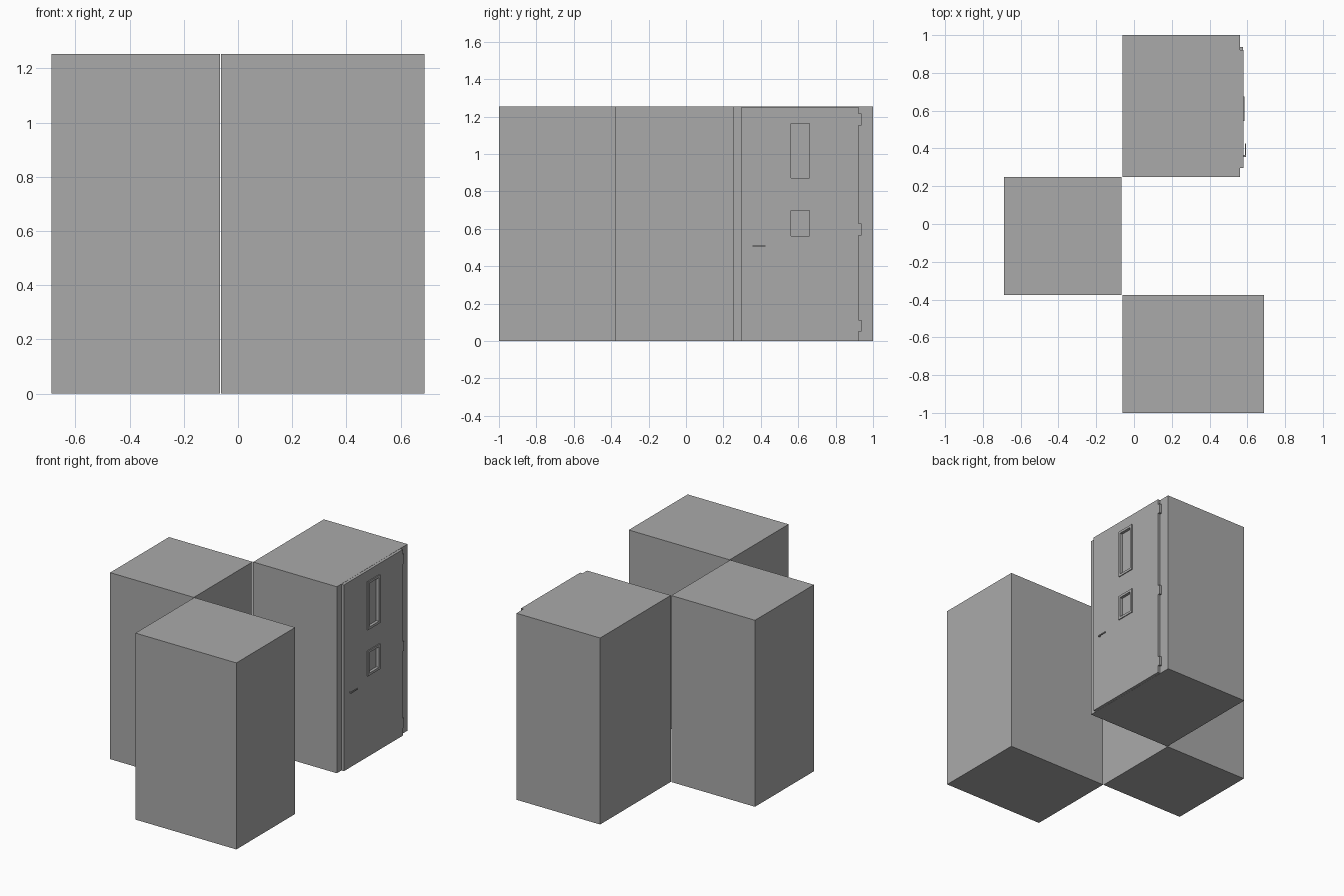
import bpy, bmesh

if "Cube" in bpy.data.objects:
    bpy.data.objects.remove(bpy.data.objects["Cube"])

grey = bpy.data.materials.new("plain_grey")
grey.diffuse_color = (0.4, 0.4, 0.4, 1)
grey.use_nodes = True
grey.node_tree.nodes["Principled BSDF"].inputs["Base Color"].default_value = grey.diffuse_color


def finish(name, bm):
    bmesh.ops.recalc_face_normals(bm, faces=bm.faces)
    me = bpy.data.meshes.new(name)
    bm.to_mesh(me)
    bm.free()
    me.materials.append(grey)
    ob = bpy.data.objects.new(name, me)
    bpy.context.collection.objects.link(ob)
    return ob


def box(name, x, y, z):
    bm = bmesh.new()
    bmesh.ops.create_cube(bm, size=1)
    for v in bm.verts:
        v.co = [r[0] if c < 0 else r[1] for c, r in zip(v.co, (x, y, z))]
    return finish(name, bm)


def frame(name, x, y, z, w):
    """Hollow rectangular frame facing +x."""
    bm = bmesh.new()
    rings = []
    for px, d in ((x[0], 0), (x[1], 0), (x[1], w), (x[0], w)):
        a, b, c, e = y[0] + d, y[1] - d, z[0] + d, z[1] - d
        rings.append([bm.verts.new((px, p, q)) for p, q in ((a, c), (b, c), (b, e), (a, e))])
    for i in range(4):
        r, s = rings[i], rings[(i + 1) % 4]
        for k in range(4):
            bm.faces.new((r[k], r[(k + 1) % 4], s[(k + 1) % 4], s[k]))
    return finish(name, bm)


H = 1.253
# Three tall blocks meeting at their corners
box("front_block", (-0.062, 0.688), (-1, -0.375), (0, H))
box("left_block", (-0.688, -0.066), (-0.375, 0.25), (0, H))
box("back_block", (-0.062, 0.56), (0.25, 1), (0, H))

# Door leaf with two window openings
windows = {"upper": (0.855, 1.18), "lower": (0.545, 0.715)}
WY = (0.545, 0.675)
F = 0.016
door = box("door", (0.555, 0.579), (0.297, 0.922), (0.001, H - 0.001))
for label, z in windows.items():
    cutter = box(label + "_window_cutter", (0.566, 0.7),
                 (WY[0] + F, WY[1] - F), (z[0] + F, z[1] - F))
    cutter.hide_render = True
    cutter.hide_viewport = True
    mod = door.modifiers.new(label + "_opening", "BOOLEAN")
    mod.object = cutter
    mod.solver = "EXACT"
    frame(label + "_window_frame", (0.575, 0.585), WY, z, F)

# Hinges on the back edge of the door
for i, z in enumerate((0.05, 0.565, 1.152)):
    box(f"hinge_{i + 1}", (0.555, 0.577), (0.920, 0.937), (z, z + 0.064))

# Lever handle: stem and flat grip
box("handle_stem", (0.575, 0.594), (0.355, 0.365), (0.505, 0.512))
box("handle_grip", (0.588, 0.594), (0.355, 0.425), (0.505, 0.512))
